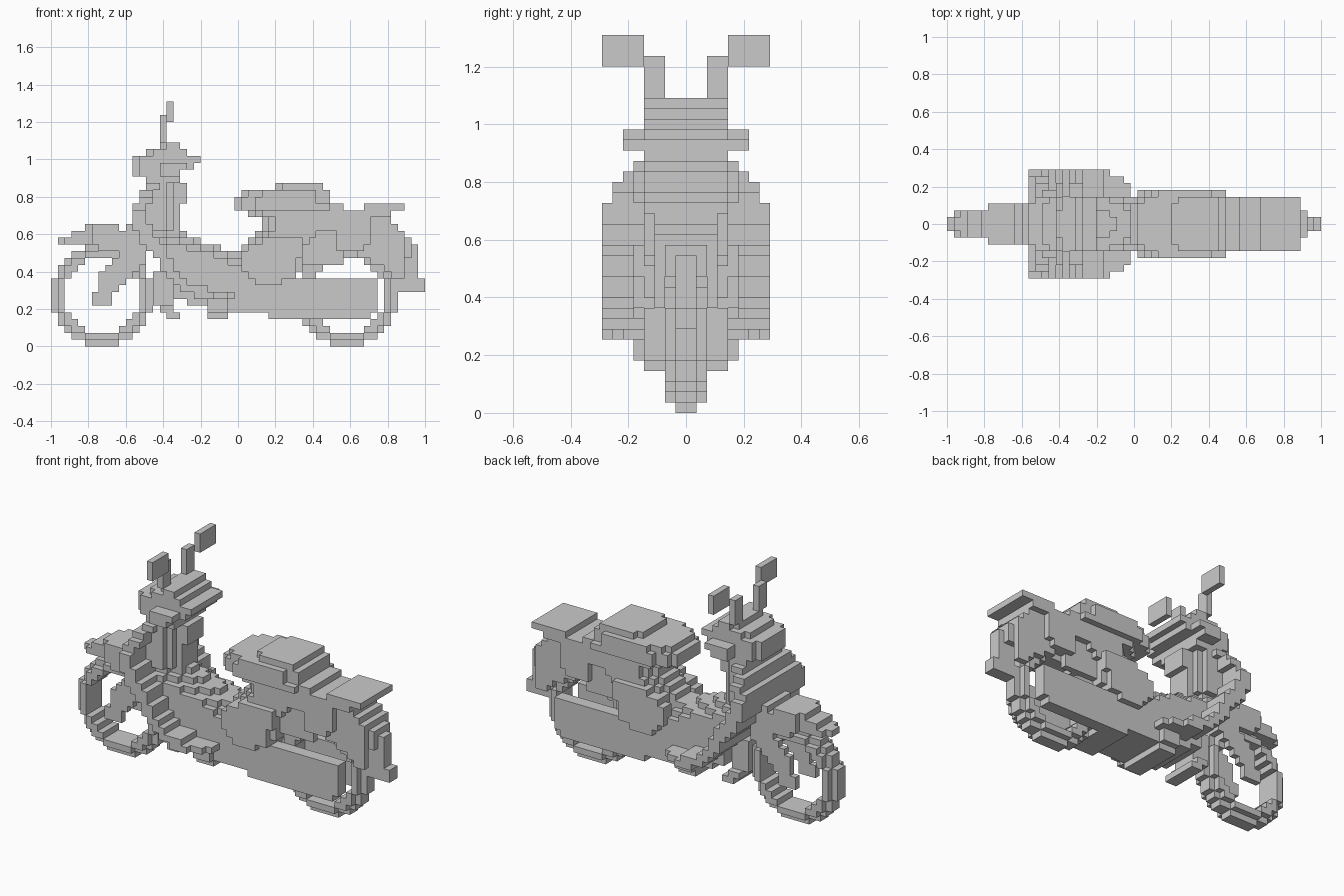
import bpy
import bmesh

# Everything sits on a cubic grid: fifty-five cells along the longest side
UNIT = 2 / 55
HALF_LENGTH = 1.0

cube = bpy.data.objects.get("Cube")
if cube:
    bpy.data.objects.remove(cube, do_unlink=True)

grey = bpy.data.materials.new("plain_grey")
grey.use_nodes = True
colour = (0.59, 0.59, 0.59, 1.0)
grey.diffuse_color = colour
grey.node_tree.nodes["Principled BSDF"].inputs["Base Color"].default_value = colour

NORMALS = [(axis, sign) for axis in range(3) for sign in (0, 1)]


def block(x, z, y):
    """Cells of a box; y is a distance range from the middle, mirrored."""
    cells = set()
    for i in range(*x):
        for k in range(*z):
            for j in range(*y):
                cells.add((i, j, k))
                cells.add((i, -j - 1, k))
    return cells


def ring(centre_x, outer, inner, width):
    """Cells of an upright wheel ring, narrower on its outermost layer."""
    cells = set()
    for i in range(int(centre_x - outer), int(centre_x + outer) + 1):
        for k in range(int(2 * outer)):
            distance = ((i + 0.5 - centre_x) ** 2 + (k + 0.5 - outer) ** 2) ** 0.5
            if inner < distance < outer + 0.1:
                half = width if distance < outer - 0.9 else width - 1
                cells |= block(x=(i, i + 1), z=(k, k + 1), y=(0, half))
    return cells


def stack(bottom, starts, ends, width, inside=0):
    """One slab per grid row, from the bottom row upwards. The width is a rule
    of the height and of the distances to the slab's front and back ends."""
    cells = set()
    for z, (start, end) in enumerate(zip(starts, ends), bottom):
        for i in range(start, end):
            half = width(z, i - start, end - 1 - i)
            cells |= block(x=(i, i + 1), z=(z, z + 1), y=(inside, half))
    return cells


def build(name, cells):
    """Skin the cells with their exposed faces only, merged into flat areas."""
    bm = bmesh.new()
    corners = {}

    def corner(point):
        if point not in corners:
            x, y, z = (value * UNIT for value in point)
            corners[point] = bm.verts.new((x - HALF_LENGTH, y, z))
        return corners[point]

    for cell in sorted(cells):
        for axis, sign in NORMALS:
            neighbour = list(cell)
            neighbour[axis] += 1 if sign else -1
            if tuple(neighbour) in cells:
                continue
            u, v = (axis + 1) % 3, (axis + 2) % 3
            loop = []
            for du, dv in ((0, 0), (1, 0), (1, 1), (0, 1)):
                point = list(cell)
                point[axis] += sign
                point[u] += du
                point[v] += dv
                loop.append(corner(tuple(point)))
            bm.faces.new(loop if sign else loop[::-1])
    bmesh.ops.dissolve_limit(bm, angle_limit=0.01, verts=bm.verts, edges=bm.edges)
    mesh = bpy.data.meshes.new(name)
    bm.to_mesh(mesh)
    bm.free()
    mesh.materials.append(grey)
    bpy.context.collection.objects.link(bpy.data.objects.new(name, mesh))


# Wheels
build("front_wheel", ring(centre_x=7.5, outer=7.5, inner=5.6, width=2))
build("rear_wheel", ring(centre_x=43.5, outer=7.5, inner=5.6, width=2))

# Front mudguard, a stepped cap over the tyre
build("front_mudguard",
      block(x=(1, 2), z=(15, 16), y=(0, 1))
      | block(x=(2, 6), z=(15, 16), y=(0, 2))
      | block(x=(3, 6), z=(16, 17), y=(0, 2))
      | block(x=(5, 6), z=(17, 18), y=(0, 2))
      | block(x=(6, 12), z=(15, 17), y=(0, 3))
      | block(x=(6, 10), z=(17, 18), y=(0, 3))
      | block(x=(7, 13), z=(14, 15), y=(2, 3))
      | block(x=(11, 14), z=(12, 18), y=(0, 3)))

# Fork legs on both sides of the front wheel
fork = block(x=(6, 9), z=(6, 8), y=(2, 3))
for step in range(5):
    fork |= block(x=(7 + step, 10 + step), z=(8 + step, 11 + step), y=(2, 3))
build("front_fork", fork)


# Leg shield, a bent sheet with a rounded top and footplates below
def shield_width(z, front, back):
    return 8 if z < 20 else 7 if z < 22 else 28 - z


shield = stack(bottom=7,
               starts=[21, 19, 18, 17, 16, 16, 15, 14, 13, 13, 12, 12, 12, 12, 13, 13, 14],
               ends=[24, 23, 20, 19, 18, 18, 17, 17, 16, 15, 15, 14, 14, 14, 15, 15, 16],
               width=shield_width)
shield |= block(x=(24, 26), z=(7, 8), y=(0, 7)) | block(x=(26, 27), z=(7, 8), y=(0, 6))
build("leg_shield", shield)
build("footplate_supports", block(x=(23, 26), z=(5, 7), y=(4, 5)))
build("lower_nose",
      block(x=(15, 18), z=(6, 11), y=(0, 2))
      | block(x=(16, 18), z=(5, 6), y=(0, 3))
      | block(x=(17, 19), z=(4, 5), y=(0, 3)))


# Steering neck and knee, rounded towards the rider, running into the floor
def round_back(z, front, back):
    return min(4, 1 + (back + 1) // 2)


build("steering_neck",
      block(x=(14, 19), z=(24, 25), y=(0, 4))
      | block(x=(14, 17), z=(17, 24), y=(0, 4))
      | block(x=(17, 18), z=(17, 24), y=(0, 3))
      | block(x=(18, 19), z=(17, 24), y=(0, 2))
      | block(x=(19, 20), z=(21, 24), y=(0, 2)))
build("floor_tunnel", stack(bottom=11,
                            starts=[17, 17, 16, 16, 15, 14],
                            ends=[33, 31, 29, 25, 22, 20],
                            width=round_back))

# Handlebar head, grips and mirrors
build("handlebar_head", stack(bottom=25,
                              starts=[12, 12, 12, 14, 16],
                              ends=[19, 21, 22, 20, 19],
                              width=lambda z, front, back: min(4, 3 + front)))
build("hand_grips",
      block(x=(16, 20), z=(26, 27), y=(4, 6))
      | block(x=(16, 19), z=(25, 26), y=(4, 6)))
build("mirror_stems", block(x=(16, 17), z=(30, 34), y=(2, 4)))
build("mirrors", block(x=(17, 18), z=(33, 36), y=(4, 8)))

# Main hull and the arms that hold the rear wheel
build("main_hull",
      block(x=(18, 36), z=(7, 11), y=(0, 4))
      | block(x=(20, 36), z=(6, 7), y=(0, 4))
      | block(x=(23, 36), z=(5, 6), y=(0, 4))
      | block(x=(23, 26), z=(4, 5), y=(0, 4))
      | block(x=(32, 36), z=(4, 5), y=(0, 4)))
build("rear_arms",
      block(x=(36, 48), z=(5, 10), y=(2, 4))
      | block(x=(36, 47), z=(4, 5), y=(2, 4)))

# Engine covers bulging from the sides
build("engine_covers", stack(bottom=9,
                             starts=[30, 29, 28, 28, 28, 29, 31],
                             ends=[34, 36, 36, 36, 37, 37, 37],
                             width=lambda z, front, back: 5, inside=3))

# Body under the seat, with a recess between it and the tail
build("seat_body", stack(bottom=11,
                         starts=[28, 28, 28, 28, 29, 30, 31, 31, 29],
                         ends=[37, 37, 37, 37, 38, 39, 43, 43, 43],
                         width=lambda z, front, back: min(4, 2 + front)))
build("recess_panel",
      block(x=(37, 39), z=(10, 12), y=(0, 2))
      | block(x=(37, 43), z=(12, 17), y=(2, 3))
      | block(x=(37, 43), z=(15, 17), y=(0, 2)))

# Tail arching over the rear wheel, slimmer towards its end
tail = stack(bottom=15,
             starts=[42, 42, 42, 42, 42],
             ends=[52, 52, 51, 50, 50],
             width=lambda z, front, back: 4 if front < 5 else 3)
tail |= stack(bottom=10,
              starts=[50, 49, 47, 45, 42],
              ends=[52, 52, 52, 52, 52],
              width=lambda z, front, back: 3, inside=2)
tail |= block(x=(42, 46), z=(14, 15), y=(3, 4))
build("tail_body", tail)
build("rear_mudguard",
      block(x=(50, 53), z=(13, 16), y=(0, 2))
      | block(x=(51, 54), z=(10, 15), y=(0, 1))
      | block(x=(51, 55), z=(8, 10), y=(0, 1)))


# Seat pad with rounded ends and a raised back half
def seat_width(z, front, back):
    return min(4 if z == 23 else 5, 3 + (front + 1) // 2, 4 + back // 2)


build("seat", stack(bottom=20,
                    starts=[27, 27, 28, 33],
                    ends=[43, 41, 41, 40],
                    width=seat_width))

# Luggage rack
build("luggage_rack",
      block(x=(46, 52), z=(20, 21), y=(0, 4))
      | block(x=(43, 50), z=(19, 20), y=(0, 4)))
